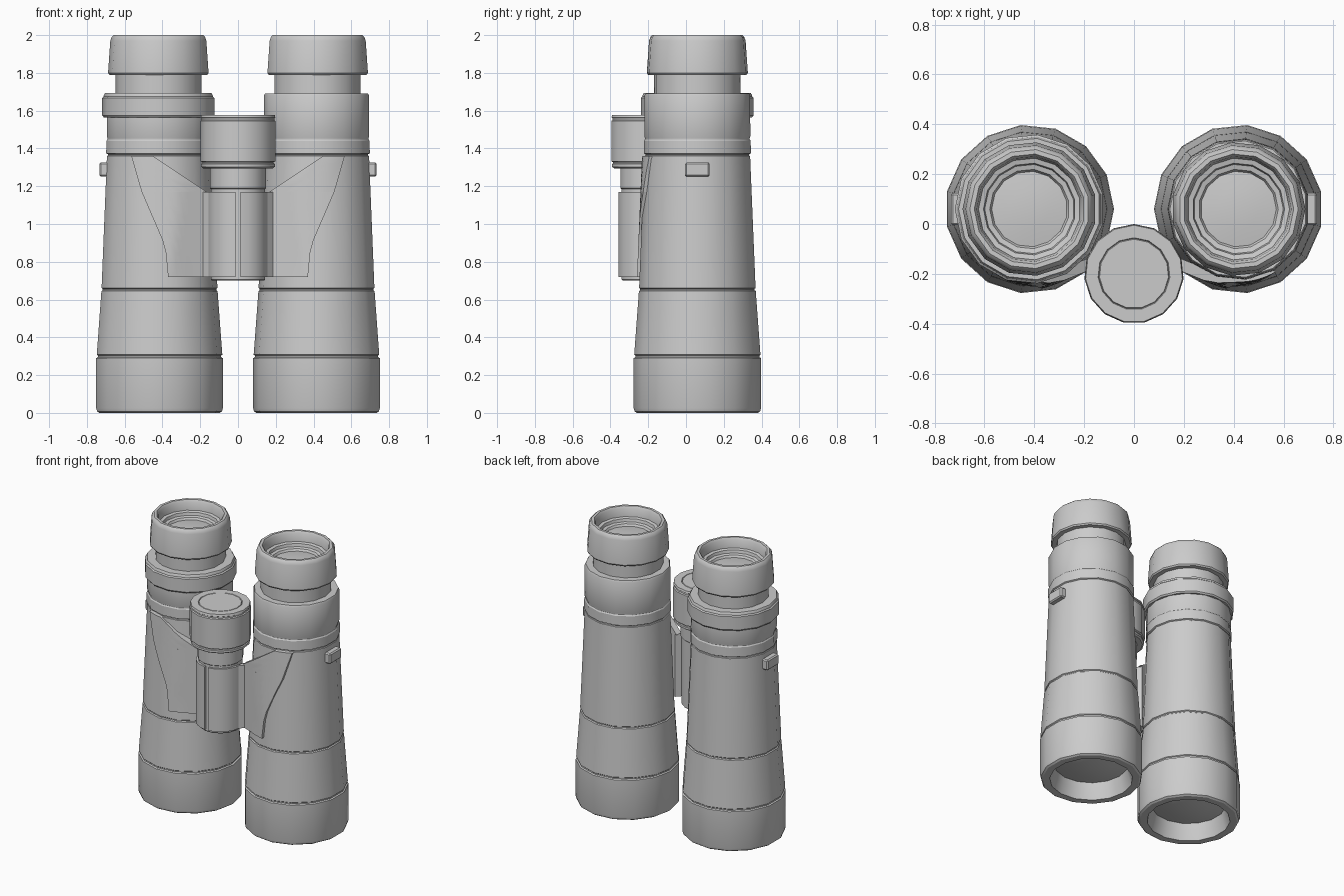
import bpy, bmesh, math

if "Cube" in bpy.data.objects:
    bpy.data.objects.remove(bpy.data.objects["Cube"])

SIDES = 15
CX, CY = 0.419, 0.06          # barrel axis
HY = -0.2                     # hinge axis


def finish(name, bm):
    bmesh.ops.recalc_face_normals(bm, faces=bm.faces)
    me = bpy.data.meshes.new(name)
    bm.to_mesh(me)
    bm.free()
    me.shade_smooth()
    me.set_sharp_from_angle(angle=math.radians(30))
    ob = bpy.data.objects.new(name, me)
    bpy.context.collection.objects.link(ob)
    return ob


def lathe(name, profile, cx, cy, start=0.0):
    """Spin (radius, z) points that begin and end on the axis."""
    bm = bmesh.new()
    rings = []
    for r, z in profile:
        if r == 0:
            rings.append([bm.verts.new((cx, cy, z))] * SIDES)
        else:
            rings.append([bm.verts.new((cx + r * math.cos(start + math.tau * i / SIDES),
                                        cy + r * math.sin(start + math.tau * i / SIDES), z))
                          for i in range(SIDES)])
    for a, b in zip(rings, rings[1:]):
        for i in range(SIDES):
            j = (i + 1) % SIDES
            quad = list(dict.fromkeys((a[i], a[j], b[j], b[i])))
            if len(quad) > 2:
                bm.faces.new(quad)
    return finish(name, bm)


def lerp_table(table, z):
    for (z0, v0), (z1, v1) in zip(table, table[1:]):
        if z <= z1:
            return v0 + (v1 - v0) * (z - z0) / (z1 - z0)
    return table[-1][1]


# profiles: objective lens, hood, tapered tube and grooves
BARREL = [(0, .075), (.13, .085), (.245, .115), (.255, .07), (.275, .0), (.322, .0),
          (.334, .008), (.339, .025), (.339, .29), (.33, .295), (.33, .303), (.336, .308),
          (.311, .645), (.304, .65), (.304, .656), (.31, .661), (.281, 1.36),
          (.276, 1.363), (.276, 1.369), (.285, 1.374), (.284, 1.44), (.279, 1.448),
          (.279, 1.456), (.282, 1.464), (.281, 1.68), (.275, 1.692), (.2, 1.692), (0, 1.692)]
EYECUP = [(0, 1.69), (.23, 1.69), (.23, 1.79), (.262, 1.79), (.269, 1.8), (.268, 1.815),
          (.257, 1.97), (.25, 1.99), (.24, 2.0), (.222, 2.0), (.212, 1.985), (.205, 1.93),
          (.185, 1.925), (.18, 1.905), (.16, 1.9), (.152, 1.885), (.08, 1.895), (0, 1.898)]
RING = [(0, 1.565), (.292, 1.565), (.3, 1.575), (.3, 1.668), (.292, 1.675),
        (.292, 1.68), (.285, 1.693), (0, 1.693)]

# outer edge and barrel radius of the bridge plates against height
PLATE_EDGE = [(.72, .37), (.88, .385), (1.17, .51), (1.36, .565)]
INNER_EDGE = [(1.17, .165), (1.36, .45)]
BARREL_R = [(.66, .31), (1.36, .281)]


def plate_y(x, z):
    R = lerp_table(BARREL_R, z) + .012
    on_barrel = CY - math.sqrt(max(R * R - (x - CX) ** 2, 0))
    if x < CX:
        return min(on_barrel, max(-.19 - .4 * (x - .19), CY - R))
    return on_barrel


def grid_slab(name, rows, depth):
    """Closed slab from rows of front points, pushed back along y."""
    bm = bmesh.new()
    front = [[bm.verts.new(p) for p in row] for row in rows]
    for a, b in zip(front, front[1:]):
        for i in range(len(a) - 1):
            bm.faces.new((a[i], a[i + 1], b[i + 1], b[i]))
    ext = bmesh.ops.extrude_face_region(bm, geom=bm.faces[:], use_keep_orig=True)
    moved = [g for g in ext["geom"] if isinstance(g, bmesh.types.BMVert)]
    bmesh.ops.translate(bm, verts=moved, vec=(0, depth, 0))
    return finish(name, bm)


for side, label in ((-1, "left"), (1, "right")):
    inward = 0 if side < 0 else math.pi
    lathe(label + "_barrel", BARREL, side * CX, CY, inward)
    lathe(label + "_eyecup", EYECUP, side * CX, CY, inward + math.pi)

    # bridge arm: half sleeve round the hinge, then plate laid on the barrel
    rows = []
    for k in range(8):
        z = .72 + .45 * k / 7
        edge = lerp_table(PLATE_EDGE, z)
        row = []
        for deg in (5, 20, 36, 52, 68, 84):
            a = math.radians(deg)
            row.append((side * .158 * math.sin(a), HY - .158 * math.cos(a), z))
        for i in range(9):
            x = .185 + (edge - .185) * i / 8
            row.append((side * x, plate_y(x, z), z))
        rows.append(row)
    grid_slab(label + "_bridge_arm", rows, .05)

    # upper fin of the plate
    rows = []
    for k in range(6):
        z = 1.17 + .19 * k / 5
        x0, x1 = lerp_table(INNER_EDGE, z), lerp_table(PLATE_EDGE, z)
        xs = [x0 + (x1 - x0) * i / 8 for i in range(9)]
        rows.append([(side * x, plate_y(x, z), z) for x in xs])
    grid_slab(label + "_bridge_fin", rows, .05)

    # strap lug
    bm = bmesh.new()
    bmesh.ops.create_cube(bm, size=1)
    bmesh.ops.scale(bm, vec=(.085, .13, .075), verts=bm.verts)
    bmesh.ops.translate(bm, vec=(side * .692, .06, 1.288), verts=bm.verts)
    bmesh.ops.bevel(bm, geom=bm.edges[:], offset=.008, segments=1, affect='EDGES')
    finish(label + "_strap_lug", bm)

# diopter ring on one barrel only
lathe("diopter_ring", RING, -CX, CY, math.pi)

# hinge pin, neck and focus knob
lathe("hinge_pin", [(0, .7), (.138, .7), (.145, .707), (.145, 1.185), (.15, 1.19),
                    (.15, 1.31), (0, 1.31)], 0, HY, math.pi / 2)
lathe("focus_knob", [(0, 1.295), (.185, 1.295), (.196, 1.303), (.196, 1.318), (.19, 1.322),
                     (.19, 1.327), (.2, 1.332), (.2, 1.545), (.193, 1.55), (.193, 1.56),
                     (.199, 1.564), (.195, 1.578), (.145, 1.578), (.142, 1.572),
                     (.139, 1.578), (0, 1.578)], 0, HY, math.pi / 2)
